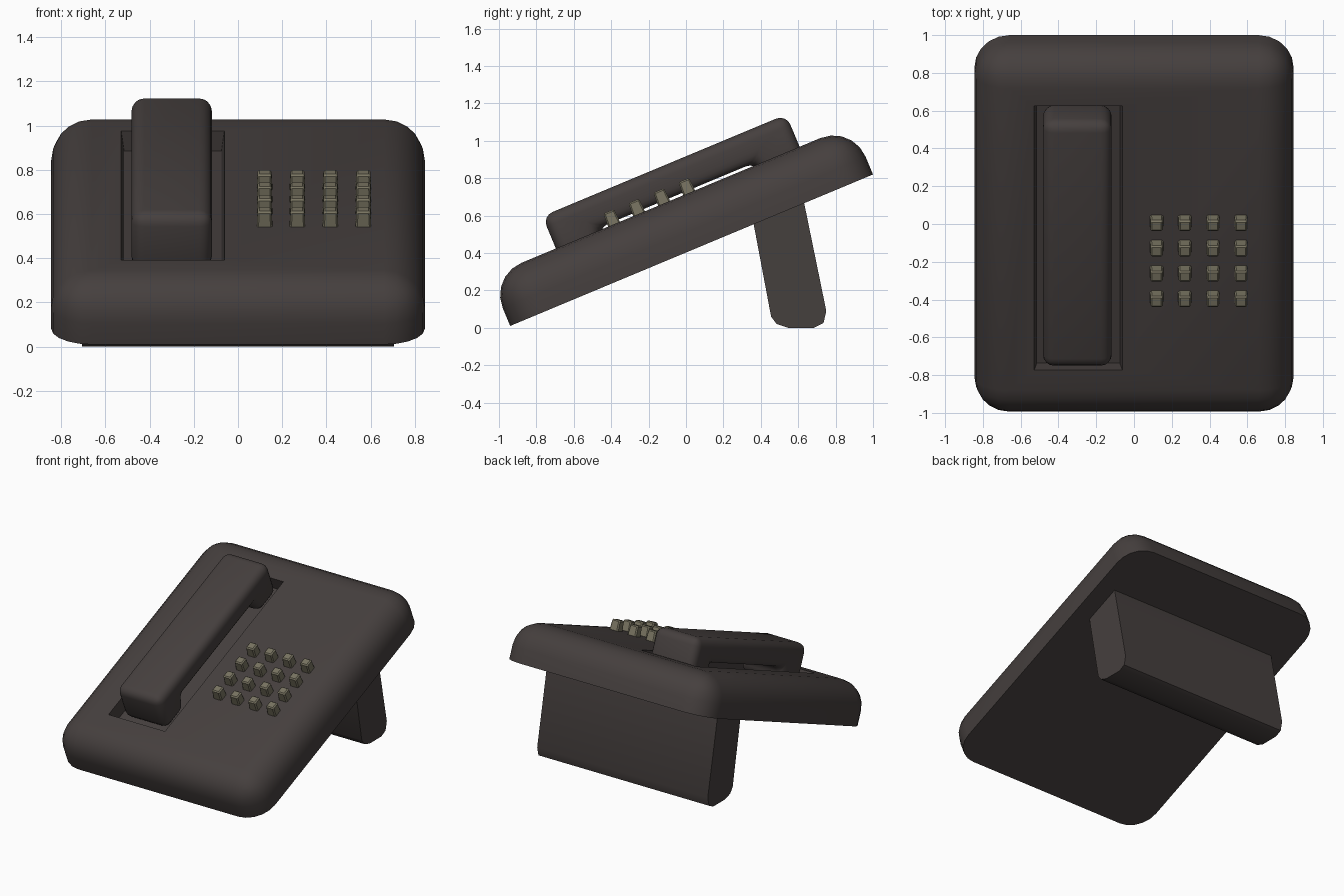
import bpy
import bmesh
import math
from mathutils import Matrix

cube = bpy.data.objects.get("Cube")
if cube:
    bpy.data.objects.remove(cube, do_unlink=True)

# Tilted frame: y runs up the slope from the front lower edge, z leaves the slope
TILT = Matrix.Translation((0, -0.94, 0.01)) @ Matrix.Rotation(math.radians(22.66), 4, 'X')
LENGTH, THICK, HALF_W = 2.102, 0.288, 0.845
FLOOR = 0.19


def material(name, color):
    mat = bpy.data.materials.new(name)
    mat.use_nodes = True
    mat.diffuse_color = (*color, 1)
    mat.node_tree.nodes["Principled BSDF"].inputs["Base Color"].default_value = (*color, 1)
    return mat


charcoal = material("charcoal plastic", (0.060, 0.050, 0.048))
khaki = material("khaki keys", (0.19, 0.175, 0.12))


def prism(name, profile, x0, x1, mat, frame=TILT, bevel=0, segments=4,
          keep=lambda e: True, shape=None, smooth=True):
    """Extrude a side profile across x, bevel the chosen edges, place it."""
    bm = bmesh.new()
    face = bm.faces.new([bm.verts.new((x0, y, z)) for y, z in profile])
    ext = bmesh.ops.extrude_face_region(bm, geom=[face])
    for v in ext["geom"]:
        if isinstance(v, bmesh.types.BMVert):
            v.co.x = x1
    if shape:
        for v in bm.verts:
            shape(v.co)
    bmesh.ops.recalc_face_normals(bm, faces=bm.faces[:])
    if bevel:
        bmesh.ops.bevel(bm, geom=[e for e in bm.edges if keep(e)], offset=bevel,
                        segments=segments, profile=0.5, affect='EDGES', clamp_overlap=True)
    bm.transform(frame)
    mesh = bpy.data.meshes.new(name)
    bm.to_mesh(mesh)
    bm.free()
    obj = bpy.data.objects.new(name, mesh)
    bpy.context.collection.objects.link(obj)
    mesh.materials.append(mat)
    if smooth:
        smooth_object(obj)
    return obj


def activate(obj):
    bpy.ops.object.select_all(action='DESELECT')
    obj.select_set(True)
    bpy.context.view_layer.objects.active = obj


def smooth_object(obj):
    activate(obj)
    bpy.ops.object.shade_smooth_by_angle(angle=math.radians(35))


def rect(y0, y1, z0, z1):
    return [(y0, z0), (y1, z0), (y1, z1), (y0, z1)]


# Body slab: rounded everywhere except the flat underside rim
body = prism("body", rect(0, LENGTH, 0, THICK), -HALF_W, HALF_W, charcoal, bevel=0.185,
             segments=5, keep=lambda e: any(v.co.z > 0.1 for v in e.verts), smooth=False)


# Handset cradle: slightly tapered recess cut into the top
def taper(co):
    if co.z > THICK:
        co.x += 0.02 if co.x > -0.3 else -0.02


cutter = prism("cradle_cutter", rect(0.30, 1.815, FLOOR, THICK + 0.05), -0.515, -0.075,
               charcoal, shape=taper, smooth=False)
cutter.hide_render = True
cut = body.modifiers.new("cradle", 'BOOLEAN')
cut.operation = 'DIFFERENCE'
cut.solver = 'EXACT'
cut.object = cutter
activate(body)
bpy.ops.object.modifier_apply(modifier=cut.name)
bpy.data.objects.remove(cutter, do_unlink=True)
smooth_object(body)

# Handset: bracket profile with two feet and a raised grip
y0, y1, top, grip = 0.385, 1.797, 0.475, 0.302
foot = 0.22
handset = [(y0, FLOOR), (y0 + foot, FLOOR), (y0 + foot + 0.03, grip),
           (y1 - foot - 0.03, grip), (y1 - foot, FLOOR), (y1, FLOOR), (y1, top), (y0, top)]
prism("handset", handset, -0.482, -0.118, charcoal, bevel=0.06)


# Keypad: four by four small keys with narrowed tops
def narrow(cx, cy):
    def shape(co):
        if co.z > THICK:
            co.x = cx + (co.x - cx) * 0.88
            co.y = cy + (co.y - cy) * 0.88
    return shape


for row in range(4):
    for col in range(4):
        cx, cy = 0.12 + 0.149 * col, 1.157 - 0.145 * row
        prism(f"key_{row + 1}_{col + 1}", rect(cy - 0.035, cy + 0.035, 0.27, 0.362),
              cx - 0.036, cx + 0.036, khaki, shape=narrow(cx, cy), bevel=0.008,
              segments=1, smooth=False)

# Rear stand: broad leg with a rounded foot
leg = [(0.355, 0.59), (0.455, 0.06), (0.485, 0.02), (0.545, 0.0), (0.685, 0.0),
       (0.735, 0.025), (0.75, 0.09), (0.625, 0.70)]
prism("rear_stand", leg, -0.705, 0.705, charcoal, frame=Matrix.Identity(4))
